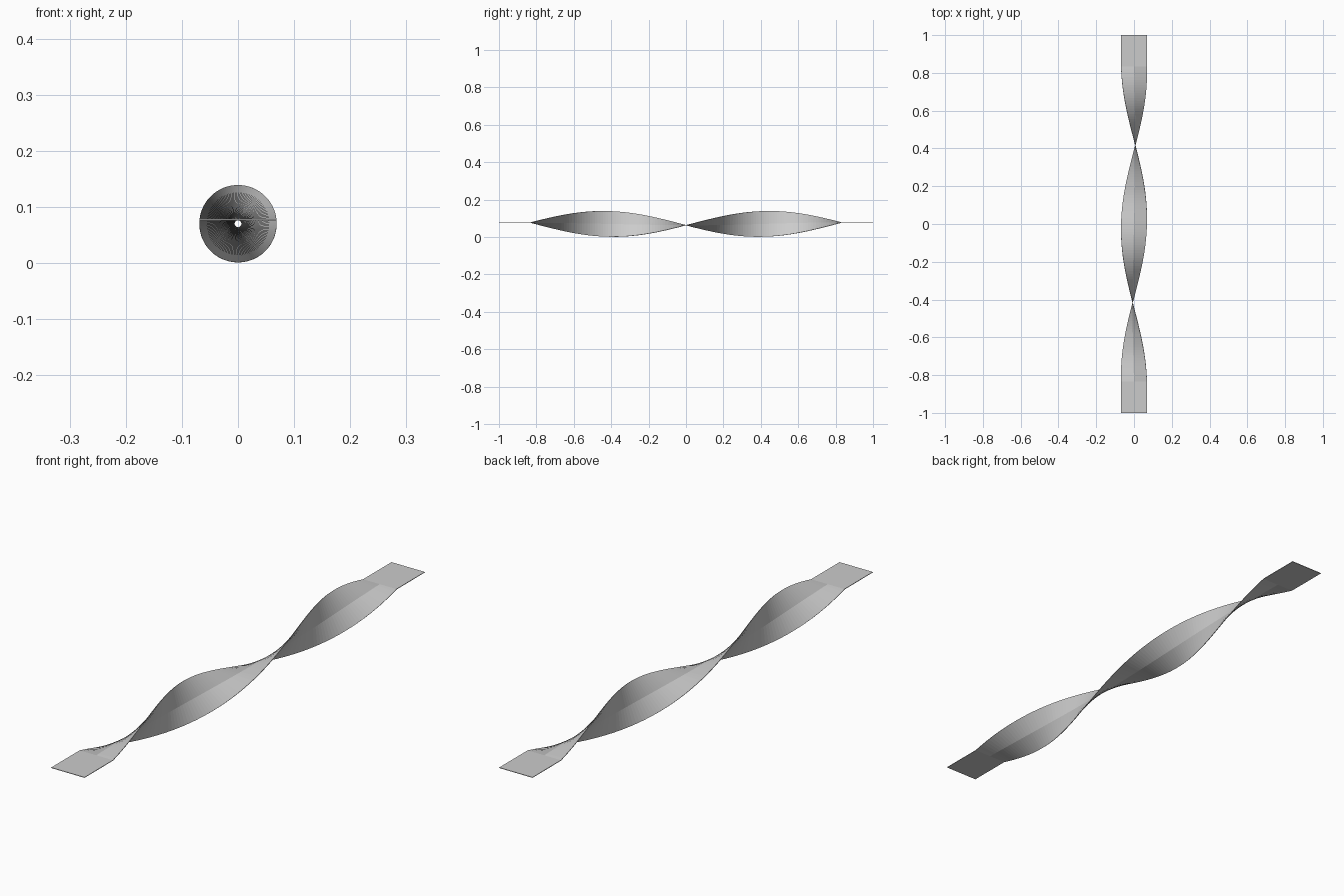
import bpy, bmesh, math

cube = bpy.data.objects.get("Cube")
if cube:
    bpy.data.objects.remove(cube)

HALF_WIDTH = 0.0685   # half the strip width
OFFSET = 0.007        # strip distance from the twist axis
AXIS_Z = 0.07
TWIST_END = 0.833     # twisting stops here, flat tabs continue to 1
STEPS = 120

# Plain metal colour
metal = bpy.data.materials.new("brushed_grey")
metal.use_nodes = True
colour = (0.6, 0.6, 0.6, 1)
metal.diffuse_color = colour
metal.node_tree.nodes["Principled BSDF"].inputs["Base Color"].default_value = colour


def cross_row(bm, y):
    """One row of points across the strip, turned about the long axis."""
    t = min(max((y + TWIST_END) / (2 * TWIST_END), 0), 1)
    a = 2 * math.pi * t
    row = []
    for side in (-1, 0, 1):
        w = side * HALF_WIDTH
        x = w * math.cos(a) - OFFSET * math.sin(a)
        z = w * math.sin(a) + OFFSET * math.cos(a)
        row.append(bm.verts.new((x, y, AXIS_Z + z)))
    return row


# Flat tab, one full turn, flat tab
stations = [-1]
stations += [TWIST_END * (2 * i / STEPS - 1) for i in range(STEPS + 1)]
stations += [1]

bm = bmesh.new()
rows = [cross_row(bm, y) for y in stations]
for near, far in zip(rows, rows[1:]):
    for k in range(2):
        bm.faces.new((near[k], near[k + 1], far[k + 1], far[k]))
mesh = bpy.data.meshes.new("twisted_strip")
bm.to_mesh(mesh)
bm.free()
mesh.materials.append(metal)

strip = bpy.data.objects.new("twisted_strip", mesh)
bpy.context.collection.objects.link(strip)

# Thin sheet thickness
sheet = strip.modifiers.new("sheet_thickness", 'SOLIDIFY')
sheet.thickness = 0.002
sheet.offset = 0
